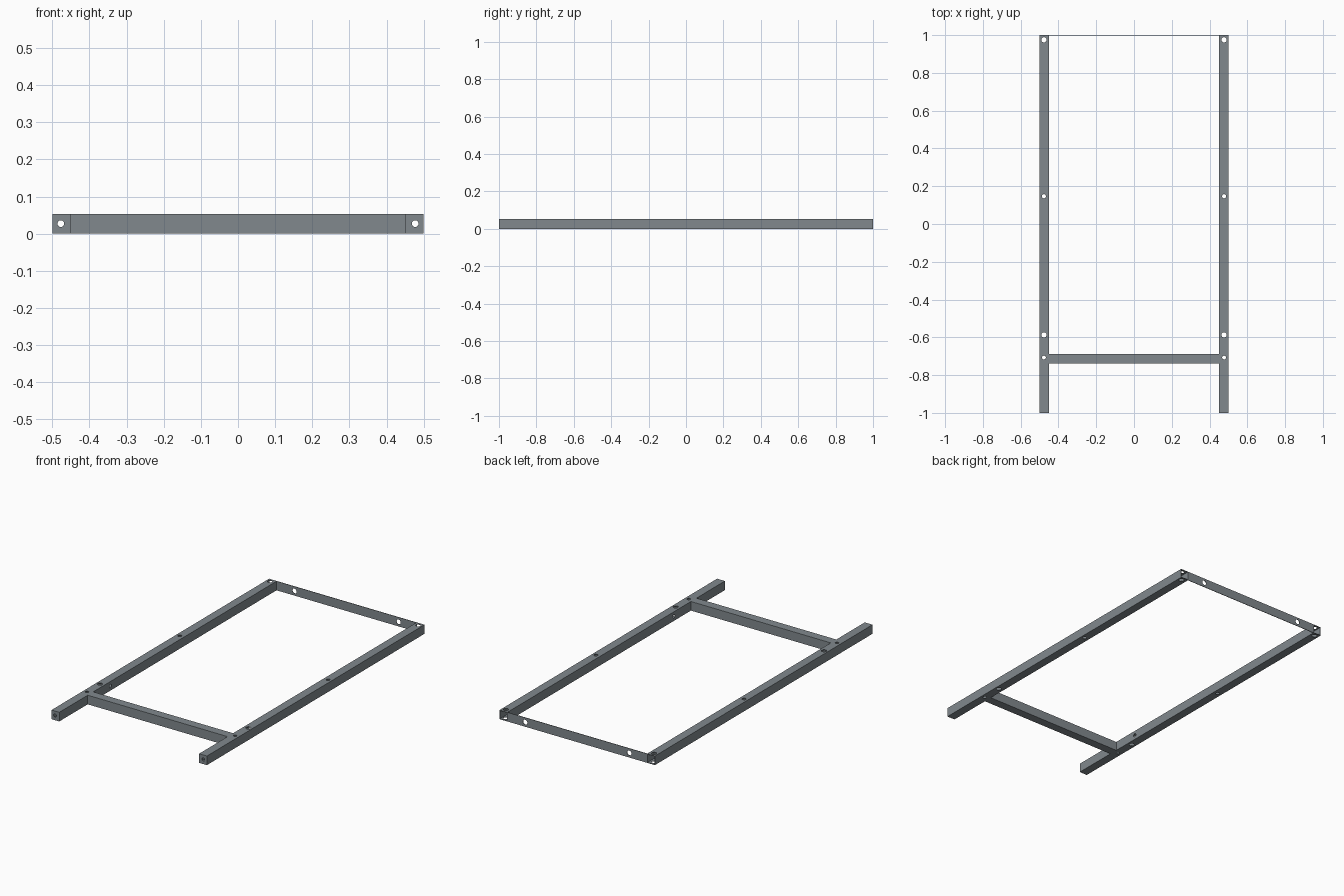
import bpy, bmesh
from mathutils import Matrix

if "Cube" in bpy.data.objects:
    bpy.data.objects.remove(bpy.data.objects["Cube"])

H = 0.053       # tube height
T = 0.003       # wall thickness

steel = bpy.data.materials.new("steel")
steel.diffuse_color = (0.22, 0.25, 0.27, 1)
steel.use_nodes = True
steel.node_tree.nodes["Principled BSDF"].inputs["Base Color"].default_value = steel.diffuse_color


def finish(name, bm):
    mesh = bpy.data.meshes.new(name)
    bm.to_mesh(mesh)
    bm.free()
    mesh.materials.append(steel)
    ob = bpy.data.objects.new(name, mesh)
    bpy.context.collection.objects.link(ob)
    return ob


def box(name, x0, x1, y0, y1, z0, z1):
    bm = bmesh.new()
    bmesh.ops.create_cube(bm, size=1)
    for v in bm.verts:
        v.co = ((x0 + x1) / 2 + v.co.x * (x1 - x0),
                (y0 + y1) / 2 + v.co.y * (y1 - y0),
                (z0 + z1) / 2 + v.co.z * (z1 - z0))
    return finish(name, bm)


def drill(center, r, depth, axis):
    rot = {'X': Matrix.Rotation(1.5707963, 4, 'Y'),
           'Y': Matrix.Rotation(1.5707963, 4, 'X'),
           'Z': Matrix()}[axis]
    bm = bmesh.new()
    bmesh.ops.create_cone(bm, cap_ends=True, segments=24, radius1=r, radius2=r,
                          depth=depth, matrix=Matrix.Translation(center) @ rot)
    return finish("drill", bm)


def cut(ob, cutters):
    for c in cutters:
        m = ob.modifiers.new("cut", 'BOOLEAN')
        m.operation, m.solver, m.object = 'DIFFERENCE', 'EXACT', c
        bpy.context.view_layer.objects.active = ob
        bpy.ops.object.modifier_apply(modifier=m.name)
        bpy.data.objects.remove(c)


# Side rails: square tubes, open at the back, capped and drilled at the front
for side, s in (("left", -1), ("right", 1)):
    xa, xb = sorted((s * 0.45, s * 0.5))
    rail = box(side + "_rail", xa, xb, -1, 1, 0, H)
    cutters = [box("bore", xa + T, xb - T, -1 + T, 1.1, T, H - T)]
    for y, r in ((0.975, 0.014), (0.147, 0.011), (-0.587, 0.014), (-0.707, 0.010)):
        cutters.append(drill((s * 0.477, y, H / 2), r, 0.2, 'Z'))
    cutters.append(drill((s * 0.477, -1, 0.027), 0.009, 0.04, 'Y'))
    # small hole in the inner wall
    cutters.append(drill((s * 0.45, -0.53, H / 2), 0.010, 0.03, 'X'))
    cut(rail, cutters)

# Front cross beam between the rails
box("cross_beam", -0.45, 0.45, -0.739, -0.688, 0, H)

# Thin back plate with two mounting holes
plate = box("back_plate", -0.45, 0.45, 1 - T, 1, 0, H)
cut(plate, [drill((x, 1, H / 2), 0.014, 0.1, 'Y') for x in (-0.335, 0.335)])
